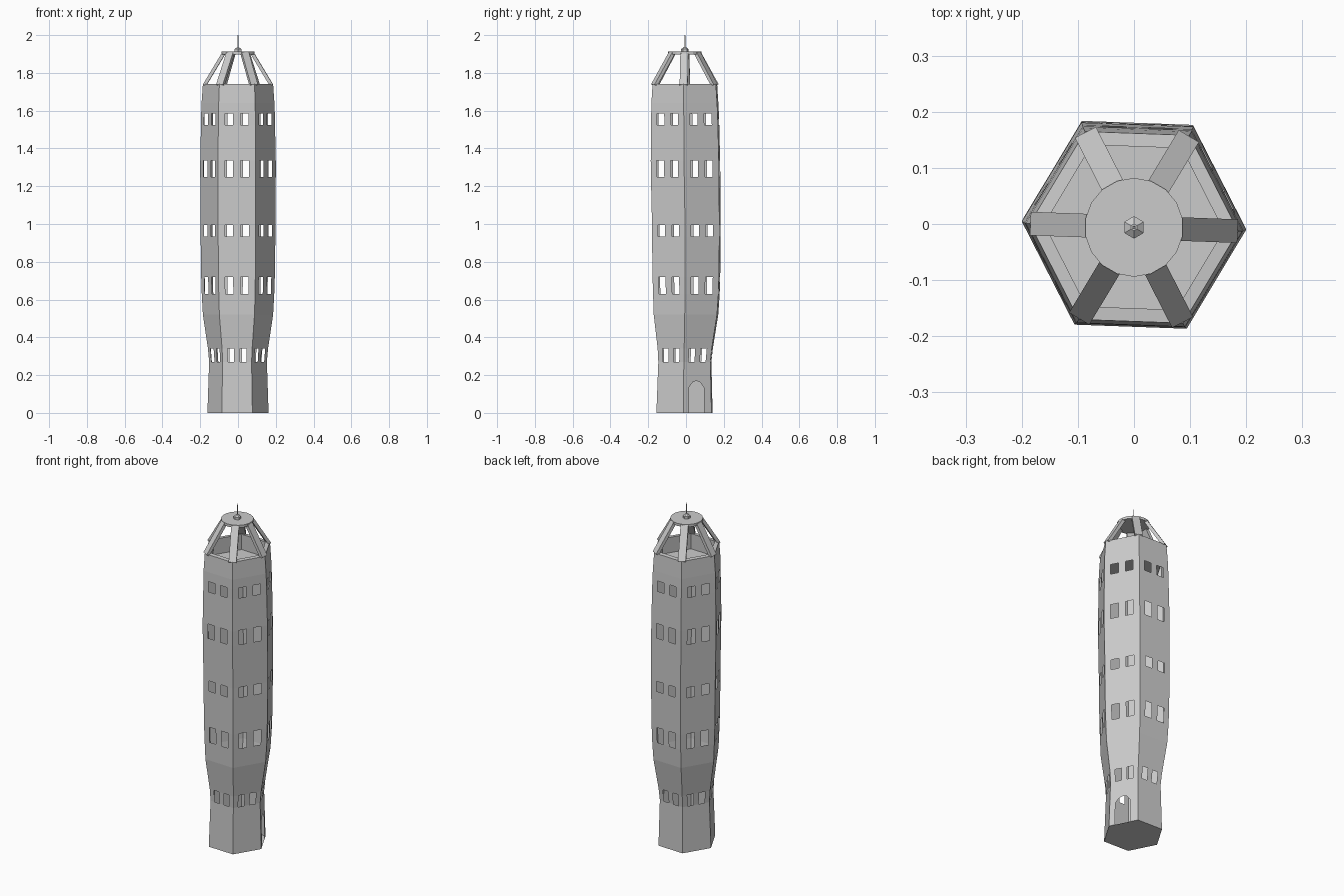
import bpy, bmesh, math
from mathutils import Vector, Matrix

if "Cube" in bpy.data.objects:
    bpy.data.objects.remove(bpy.data.objects["Cube"])

ROT = math.radians(-2)
YS = 1.04


def corner(i, r, z, cy=0.0):
    a = math.radians(60 * i) + ROT
    return Vector((r * math.cos(a), r * YS * math.sin(a) + cy, z))


def finish(name, bm):
    bmesh.ops.remove_doubles(bm, verts=bm.verts, dist=1e-5)
    bmesh.ops.recalc_face_normals(bm, faces=bm.faces)
    me = bpy.data.meshes.new(name)
    bm.to_mesh(me)
    bm.free()
    ob = bpy.data.objects.new(name, me)
    bpy.context.collection.objects.link(ob)
    return ob


def face(bm, pts):
    bm.faces.new([bm.verts.new(p) for p in pts])


# tower wall rings: height, radius, y shift, windows in the band above
RINGS = [
    (0.00, .162, -.008, 0), (0.27, .153, -.006, 1), (0.34, .159, -.004, 0),
    (0.52, .186, .000, 0), (0.63, .192, .002, 1), (0.72, .195, .002, 0),
    (0.935, .198, .002, 1), (0.995, .198, .002, 0), (1.25, .200, -.002, 1),
    (1.335, .200, -.003, 0), (1.525, .196, -.004, 1), (1.585, .195, -.005, 0),
    (1.64, .193, -.006, 0),
]
COLS = [0, .18, .40, .60, .82, 1]

bm = bmesh.new()
for (z0, r0, c0, win), (z1, r1, c1, _) in zip(RINGS, RINGS[1:]):
    for i in range(6):
        a, b = corner(i, r0, z0, c0), corner(i + 1, r0, z0, c0)
        d, c = corner(i, r1, z1, c1), corner(i + 1, r1, z1, c1)

        def at(u, v):
            return a.lerp(b, u).lerp(d.lerp(c, u), v)

        if z0 == 0 and i == 0:
            # pointed doorway in one ground-floor side
            arch = [(.20, 0), (.20, .5), (.33, .6), (.47, .63),
                    (.61, .6), (.74, .5), (.74, 0)]
            face(bm, [at(*p) for p in [(0, 0), (.2, 0), (.2, .5), (0, .5)]])
            face(bm, [at(*p) for p in [(.74, 0), (1, 0), (1, .5), (.74, .5)]])
            face(bm, [at(*p) for p in [(0, .5)] + arch[1:6] + [(1, .5), (1, 1), (0, 1)]])
        elif win:
            # solid piers, leaving two openings per side
            for k in (0, 2, 4):
                u, w = COLS[k], COLS[k + 1]
                face(bm, [at(u, 0), at(w, 0), at(w, 1), at(u, 1)])
        else:
            face(bm, [a, b, c, d])
face(bm, [corner(i, .162, 0, -.008) for i in range(6)])
finish("tower_wall", bm)

# parapet band with an inner rim
bm = bmesh.new()
loops = [(.193, 1.64), (.186, 1.74), (.160, 1.742), (.163, 1.65)]
for (r0, z0), (r1, z1) in zip(loops, loops[1:]):
    for i in range(6):
        face(bm, [corner(i, r0, z0, -.006), corner(i + 1, r0, z0, -.006),
                  corner(i + 1, r1, z1, -.006), corner(i, r1, z1, -.006)])
finish("parapet", bm)

# deck under the open crown
bm = bmesh.new()
face(bm, [corner(i, .163, 1.65, -.006) for i in range(6)])
finish("upper_deck", bm)

# sloping crown struts
for i in range(6):
    p, q = corner(i, .177, 1.735, -.006), corner(i, .075, 1.905, -.006)
    along = (q - p).normalized()
    side = Vector((0, 0, 1)).cross(along).normalized()
    out = along.cross(side)
    m = Matrix((side * .042, out * .018, along * (q - p).length)).transposed().to_4x4()
    bm = bmesh.new()
    bmesh.ops.create_cube(bm, size=1, matrix=Matrix.Translation((p + q) / 2) @ m)
    finish("crown_strut_%d" % (i + 1), bm)


def cone(name, r0, r1, z0, z1, n):
    bm = bmesh.new()
    bmesh.ops.create_cone(bm, cap_ends=True, segments=n, radius1=r0, radius2=r1,
                          depth=z1 - z0,
                          matrix=Matrix.Translation((0, -.006, (z0 + z1) / 2)))
    finish(name, bm)


# cap disc, finial and mast
cone("crown_disc", .088, .088, 1.897, 1.912, 18)
cone("finial_base", .020, .020, 1.912, 1.926, 6)
cone("finial_tip", .020, .006, 1.926, 1.936, 6)
cone("mast", .003, .002, 1.93, 2.0, 6)
